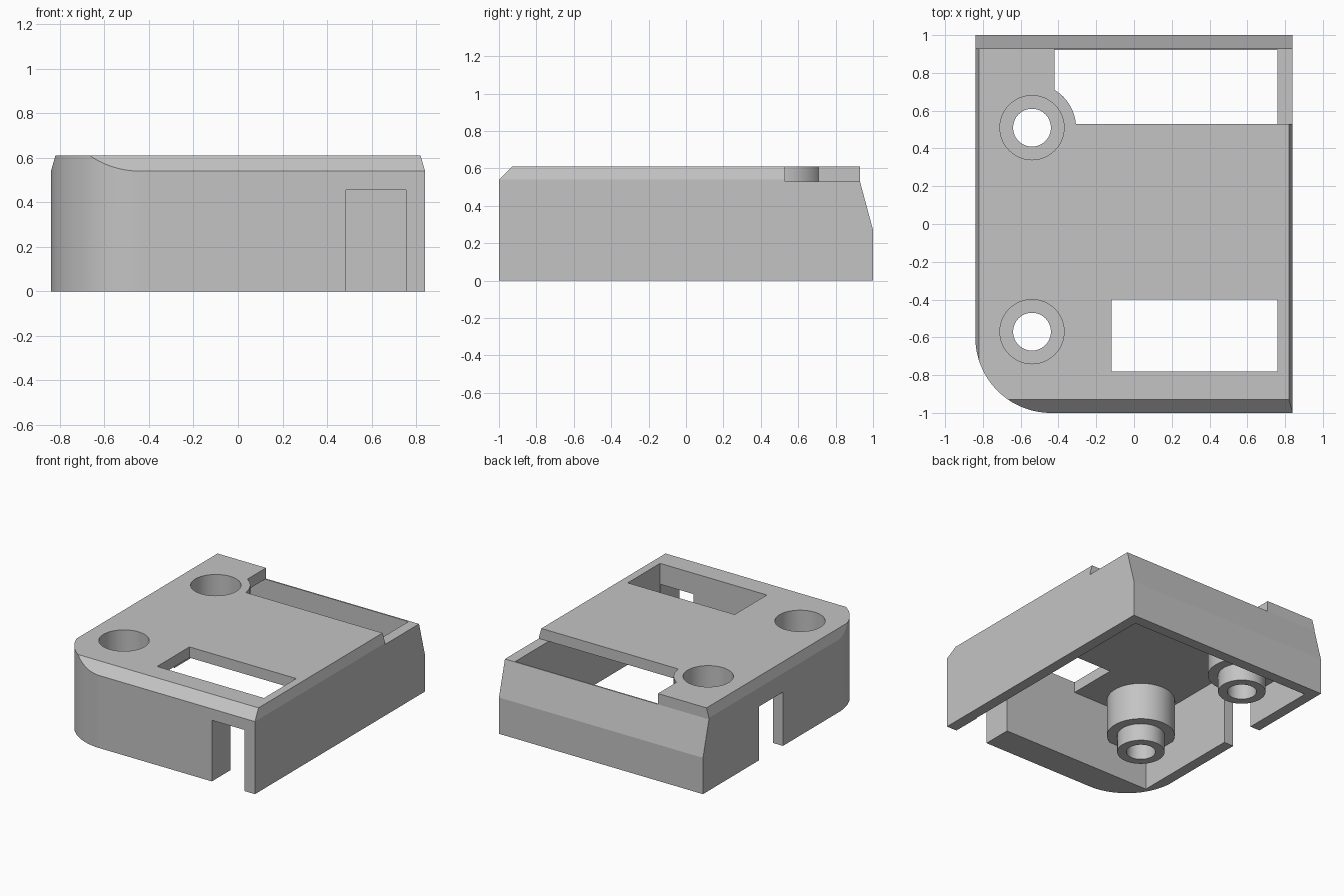
import bpy, bmesh, math
from mathutils import Vector

if "Cube" in bpy.data.objects:
    bpy.data.objects.remove(bpy.data.objects["Cube"])

grey = bpy.data.materials.new("plain grey")
grey.diffuse_color = (0.55, 0.55, 0.55, 1)
grey.use_nodes = True
grey.node_tree.nodes["Principled BSDF"].inputs["Base Color"].default_value = grey.diffuse_color


def prism(name, points, axis, lo, hi):
    """Extrude a closed 2D profile along x (y,z points), y (x,z) or z (x,y)."""
    def place(p, t):
        return {"x": (t, p[0], p[1]), "y": (p[0], t, p[1]), "z": (p[0], p[1], t)}[axis]
    bm = bmesh.new()
    face = bm.faces.new([bm.verts.new(place(p, lo)) for p in points])
    ext = bmesh.ops.extrude_face_region(bm, geom=[face])
    shift = Vector(place((0, 0), hi - lo))
    for v in ext["geom"]:
        if isinstance(v, bmesh.types.BMVert):
            v.co += shift
    bmesh.ops.recalc_face_normals(bm, faces=bm.faces)
    mesh = bpy.data.meshes.new(name)
    bm.to_mesh(mesh)
    bm.free()
    ob = bpy.data.objects.new(name, mesh)
    bpy.context.collection.objects.link(ob)
    mesh.materials.append(grey)
    return ob


def box(name, x0, x1, y0, y1, z0, z1):
    return prism(name, [(x0, y0), (x1, y0), (x1, y1), (x0, y1)], "z", z0, z1)


def cylinder(name, x, y, r, z0, z1):
    ring = [(x + r * math.cos(math.tau * i / 64), y + r * math.sin(math.tau * i / 64))
            for i in range(64)]
    return prism(name, ring, "z", z0, z1)


def combine(target, tool, operation):
    """Apply a boolean and remove the tool."""
    mod = target.modifiers.new("cut", "BOOLEAN")
    mod.operation, mod.solver, mod.object = operation, "EXACT", tool
    bpy.context.view_layer.objects.active = target
    bpy.ops.object.modifier_apply(modifier=mod.name)
    bpy.data.objects.remove(tool)


W, H, CEIL = 0.84, 0.61, 0.53

# Plan with one rounded front corner
plan = [(W, -1), (W, 1), (-W, 1)]
for i in range(33):
    a = math.pi + math.pi / 2 * i / 32
    plan.append((-0.44 + 0.4 * math.cos(a), -0.6 + 0.4 * math.sin(a)))
cover = prism("cover_shell", plan, "z", 0, H)

# Bevelled front, sloped back, and slightly tapered sides
side = [(-1.1, -0.1), (1, -0.1), (1, 0.27), (0.93, CEIL), (0.93, 0.7),
        (-0.84, 0.7), (-0.93, H), (-1, 0.54), (-1.1, 0.44)]
combine(cover, prism("side_profile", side, "x", -1, 1), "INTERSECT")
front = [(-W - 0.01, -0.1), (W + 0.01, -0.1), (W + 0.01, 0.505), (0.82, H),
         (0.79, 0.71), (-0.79, 0.71), (-0.82, H), (-W - 0.01, 0.505)]
combine(cover, prism("front_profile", front, "y", -1.2, 1.2), "INTERSECT")

# Cavity, windows, recess and cable slots
for cut in [
    ("cavity", -0.76, 0.76, -0.78, 0.92, -0.1, CEIL),
    ("front_window", -0.12, 0.76, -0.78, -0.4, 0.4, 0.8),
    ("back_window", -0.42, 0.76, 0.53, 0.92, 0.4, 0.8),
    ("back_recess", -0.42, 1.0, 0.53, 1.1, CEIL, 0.8),
    ("front_slot", 0.485, 0.755, -1.1, -0.7, -0.1, 0.455),
    ("left_slot", -1.0, -0.7, 0.06, 0.34, -0.1, 0.40),
]:
    combine(cover, box(*cut), "DIFFERENCE")

# Stepped screw posts with counterbored holes
posts = [(-0.54, 0.51), (-0.54, -0.57)]
for x, y in posts:
    combine(cover, cylinder("post", x, y, 0.233, 0.25, H), "UNION")
    combine(cover, cylinder("post_tip", x, y, 0.163, 0.12, 0.3), "UNION")
    combine(cover, cylinder("screw_hole", x, y, 0.1, -0.1, 0.8), "DIFFERENCE")
    combine(cover, cylinder("counterbore", x, y, 0.17, 0.33, 0.8), "DIFFERENCE")

bpy.ops.object.select_all(action="DESELECT")
cover.select_set(True)
bpy.context.view_layer.objects.active = cover
bpy.ops.object.shade_smooth_by_angle(angle=math.radians(12))
